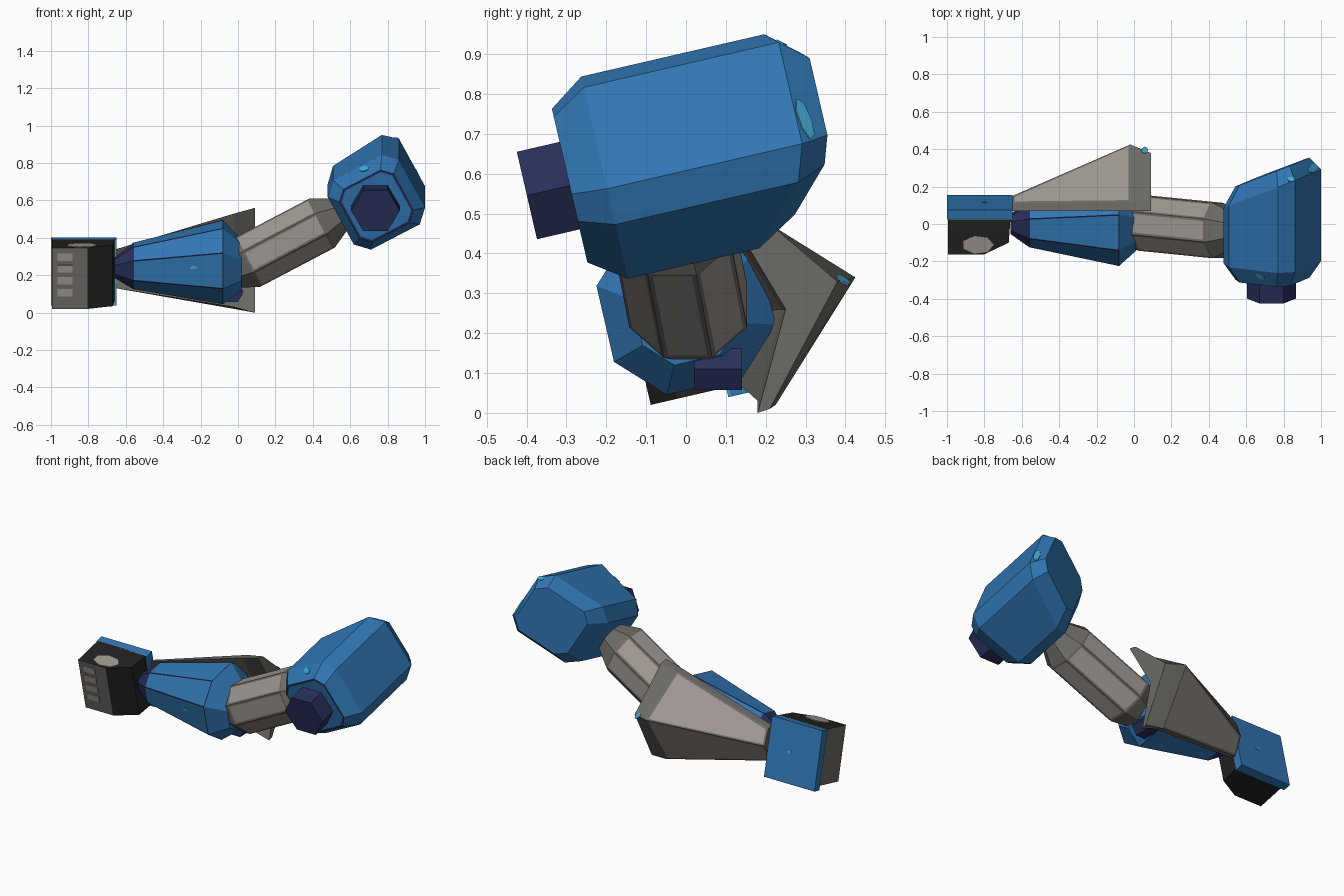
import bpy, bmesh, math
from mathutils import Vector, Matrix

if "Cube" in bpy.data.objects:
    bpy.data.objects.remove(bpy.data.objects["Cube"])

TILT = math.radians(13)


def mat(name, rgb):
    m = bpy.data.materials.new(name)
    m.diffuse_color = (*rgb, 1)
    m.use_nodes = True
    m.node_tree.nodes["Principled BSDF"].inputs["Base Color"].default_value = m.diffuse_color
    return m


BLUE = mat("blue", (0.030, 0.180, 0.450))
NAVY = mat("navy", (0.021, 0.028, 0.100))
LIGHT = mat("light grey", (0.340, 0.305, 0.283))
GREY = mat("dark grey", (0.155, 0.147, 0.132))
BLACK = mat("black", (0.016, 0.016, 0.015))
CYAN = mat("cyan", (0.055, 0.400, 0.650))


def tilt(p, c):
    """Lean a local point about the x axis and move it to centre c."""
    return Matrix.Rotation(TILT, 3, 'X') @ Vector(p) + Vector(c)


def loft(name, rings, mats, rule=None, inset=None):
    """Skin rings of equal length and cap both ends.
    rule(face) -> material slot; inset = (test(face), width, panel slot, rim slot)."""
    bm = bmesh.new()
    vs = [[bm.verts.new(p) for p in r] for r in rings]
    n = len(rings[0])
    for a, b in zip(vs, vs[1:]):
        for i in range(n):
            j = (i + 1) % n
            bm.faces.new((a[i], a[j], b[j], b[i]))
    bm.faces.new(vs[0])
    bm.faces.new(vs[-1])
    bmesh.ops.recalc_face_normals(bm, faces=bm.faces)
    bm.normal_update()
    if rule:
        for f in bm.faces:
            f.material_index = rule(f)
    if inset:
        test, width, panel, rim = inset
        chosen = [f for f in bm.faces if test(f)]
        res = bmesh.ops.inset_individual(bm, faces=chosen, thickness=width)
        for f in chosen:
            f.material_index = panel
        for f in res['faces']:
            f.material_index = rim
    me = bpy.data.meshes.new(name)
    bm.to_mesh(me)
    bm.free()
    for m in mats:
        me.materials.append(m)
    ob = bpy.data.objects.new(name, me)
    bpy.context.collection.objects.link(ob)
    return ob


def patch(name, host, point, rx, ry, material):
    """Thin paint chip lying on the surface of host nearest to point."""
    _, loc, nor, _ = host.closest_point_on_mesh(Vector(point))
    q = nor.to_track_quat('Z', 'Y')
    rings = [[loc + q @ Vector((rx * math.cos(a), ry * math.sin(a), h))
              for a in [k * math.tau / 7 for k in range(7)]] for h in (-0.002, 0.004)]
    return loft(name, rings, [material])


def chamfered(half, flat):
    """Eight points of a square with cut corners."""
    h, f = half, flat
    return [(f, h), (h, f), (h, -f), (f, -h), (-f, -h), (-h, -f), (-h, f), (-f, h)]


# Shoulder: chamfered block, turned with the arm, back side slanting
C = (0.74, 0.01, 0.64)
U, V = (0.882, 0.471), (-0.471, 0.882)


def shoulder_ring(scale, y0, slope):
    return [tilt((u * U[0] + v * V[0], y0 + slope * u, u * U[1] + v * V[1]), C)
            for u, v in [(a * scale, b * scale) for a, b in chamfered(0.216, 0.148)]]


shoulder = loft("shoulder", [shoulder_ring(0.76, -0.31, 0), shoulder_ring(1, -0.22, 0),
                             shoulder_ring(1, 0.185, 0.45), shoulder_ring(0.76, 0.275, 0.45)],
                [BLUE, NAVY], inset=(lambda f: len(f.verts) == 8 and f.normal.y < 0, 0.012, 0, 1))

# Shoulder bolt: hexagonal stub on the front
loft("shoulder_bolt", [[tilt((0.13 * math.cos(k * math.pi / 3), y,
                              0.13 * math.sin(k * math.pi / 3)), (0.735, 0.01, 0.64))
                        for k in range(6)] for y in (-0.42, -0.29)], [NAVY])


# Upper arm: octagonal bar with lighter inset panels
def arm_ring(t, r, y):
    out = []
    for k in range(8):
        a = (k + 0.5) * math.pi / 4
        n = 0.215 + r * math.sin(a)
        out.append(Vector((0.885 * t - 0.465 * n, y + r * math.cos(a), 0.465 * t + 0.885 * n)))
    return out


loft("upper_arm", [arm_ring(0.08, 0.115, 0.01), arm_ring(0.17, 0.16, 0.005),
                   arm_ring(0.62, 0.16, -0.035), arm_ring(0.73, 0.10, -0.035)], [GREY, LIGHT],
     inset=(lambda f: len(f.verts) == 4 and f.calc_area() > 0.045, 0.017, 1, 0))


# Forearm: tapering eight-sided sleeve with dark seams and a dark wrist
def fore_ring(x, half, z):
    return [tilt((0, a, b), (x, 0, z)) for a, b in chamfered(half, half * 0.47)]


forearm = loft("forearm", [fore_ring(-0.66, 0.05, 0.24), fore_ring(-0.56, 0.115, 0.25),
                           fore_ring(-0.08, 0.208, 0.27), fore_ring(0.02, 0.125, 0.255)],
               [BLUE, NAVY], rule=lambda f: 1 if f.calc_center_median().x < -0.58 else 0,
               inset=(lambda f: len(f.verts) == 4 and f.calc_area() > 0.04, 0.006, 0, 1))

# Elbow pin under the joint
loft("elbow_pin", [[Vector((-0.03 + 0.06 * math.cos(k * math.pi / 3), y,
                            0.11 + 0.06 * math.sin(k * math.pi / 3))) for k in range(6)]
                   for y in (0.02, 0.14)], [NAVY])

# Elbow guard: hollow flaring shell behind the forearm
guard_sections = [
    (-0.65, [(0.07, 0.34), (0.11, 0.335), (0.15, 0.24), (0.10, 0.13), (0.07, 0.13), (0.08, 0.24)]),
    (-0.02, [(0.07, 0.53), (0.12, 0.53), (0.425, 0.34), (0.225, 0.02), (0.18, 0.03), (0.24, 0.26)]),
    (0.09, [(0.07, 0.56), (0.12, 0.55), (0.38, 0.33), (0.21, 0.01), (0.18, 0.0), (0.25, 0.26)]),
]
guard = loft("elbow_guard", [[Vector((x, y, z)) for y, z in pts] for x, pts in guard_sections],
             [GREY, LIGHT],
             inset=(lambda f: f.calc_area() > 0.08 and f.normal.y > 0.2, 0.016, 1, 0))

# Fist: dark block with a grey finger side
H = (-0.825, 0, 0.215)
fist_plan = [(-0.17, 0.07), (-0.17, -0.13), (0.02, -0.13), (0.155, -0.065), (0.165, 0.07)]
loft("fist", [[tilt((x, y, z), H) for x, y in fist_plan] for z in (-0.17, 0.165)],
     [BLACK, GREY], rule=lambda f: 1 if f.normal.x < -0.5 or
     (f.normal.y < -0.9 and abs(f.normal.x) < 0.2) else 0)

# Finger stripes on the front, and a worn knuckle on top
for k in range(4):
    z = 0.095 - 0.065 * k
    box = [(-0.14, z), (-0.06, z), (-0.06, z + 0.04), (-0.14, z + 0.04)]
    loft("finger_stripe", [[tilt((a, y, b), H) for a, b in box] for y in (-0.134, -0.128)], [LIGHT])
loft("knuckle_wear", [[tilt((-0.01 + 0.085 * math.cos(a), -0.075 + 0.05 * math.sin(a), z), H)
                       for a in [k * math.tau / 7 for k in range(7)]]
                      for z in (0.163, 0.169)], [LIGHT])


# Back of hand: blue plate with a bright front edge
def slab(name, hx, y0, y1, z0, z1, m):
    return loft(name, [[tilt((x, y, z), H) for x, z in
                        ((-hx, z0), (hx, z0), (hx, z1), (-hx, z1))] for y in (y0, y1)], [m])


hand_plate = slab("hand_plate", 0.175, 0.07, 0.115, -0.195, 0.165, BLUE)
slab("hand_plate_edge", 0.175, 0.064, 0.07, -0.195, 0.165, CYAN)

# Paint chips
for host, p, rx, ry in [
    (shoulder, (0.66, -0.3, 0.79), 0.03, 0.018),
    (shoulder, (0.93, 0.28, 0.72), 0.02, 0.06),
    (shoulder, (0.84, 0.24, 0.93), 0.02, 0.015),
    (forearm, (-0.24, -0.19, 0.24), 0.022, 0.011),
    (guard, (0.06, 0.40, 0.34), 0.018, 0.022),
    (hand_plate, (-0.8, 0.16, 0.24), 0.014, 0.010),
]:
    patch("paint_chip", host, p, rx, ry, CYAN)
